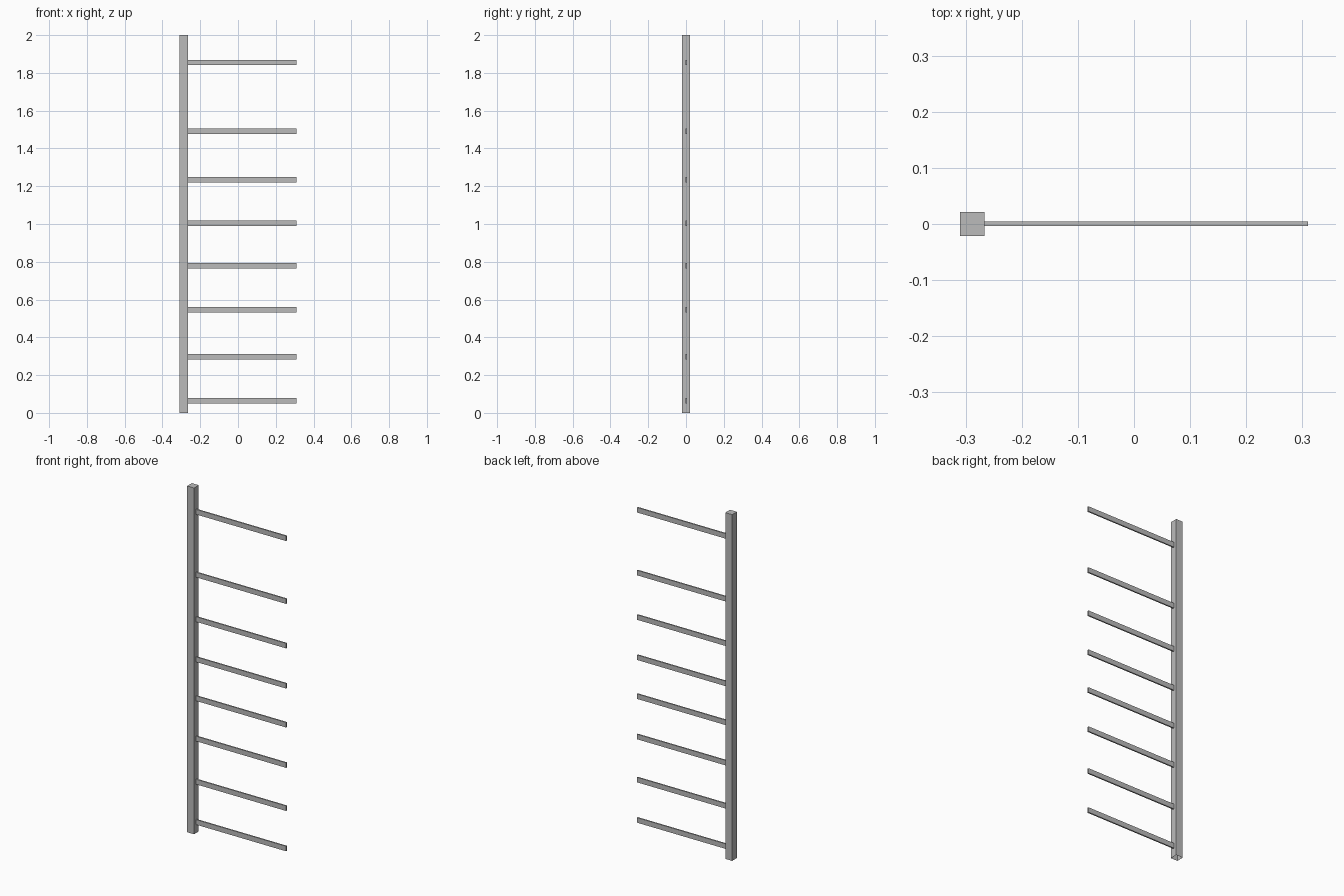
import bpy, bmesh

if "Cube" in bpy.data.objects:
    bpy.data.objects.remove(bpy.data.objects["Cube"])

grey = bpy.data.materials.new("grey metal")
grey.diffuse_color = (0.5, 0.5, 0.5, 1)
grey.use_nodes = True
grey.node_tree.nodes["Principled BSDF"].inputs["Base Color"].default_value = grey.diffuse_color


def box(name, x0, x1, y0, y1, z0, z1, open_bottom=False):
    bm = bmesh.new()
    bmesh.ops.create_cube(bm, size=1)
    for v in bm.verts:
        v.co.x = x1 if v.co.x > 0 else x0
        v.co.y = y1 if v.co.y > 0 else y0
        v.co.z = z1 if v.co.z > 0 else z0
    bm.normal_update()
    if open_bottom:
        bmesh.ops.delete(bm, geom=[f for f in bm.faces if f.normal.z < -0.5],
                         context='FACES_ONLY')
    mesh = bpy.data.meshes.new(name)
    bm.to_mesh(mesh)
    bm.free()
    mesh.materials.append(grey)
    obj = bpy.data.objects.new(name, mesh)
    bpy.context.collection.objects.link(obj)
    return obj


# Square upright, hollow at the foot
box("post", -0.31, -0.266, -0.0215, 0.0215, 0, 2, open_bottom=True)

# Thin flat rungs reaching out to one side
for i, z in enumerate((0.063, 0.296, 0.545, 0.778, 1.003, 1.235, 1.492, 1.855)):
    box(f"rung_{i + 1}", -0.266, 0.31, -0.0035, 0.0045, z - 0.0145, z + 0.0145)
